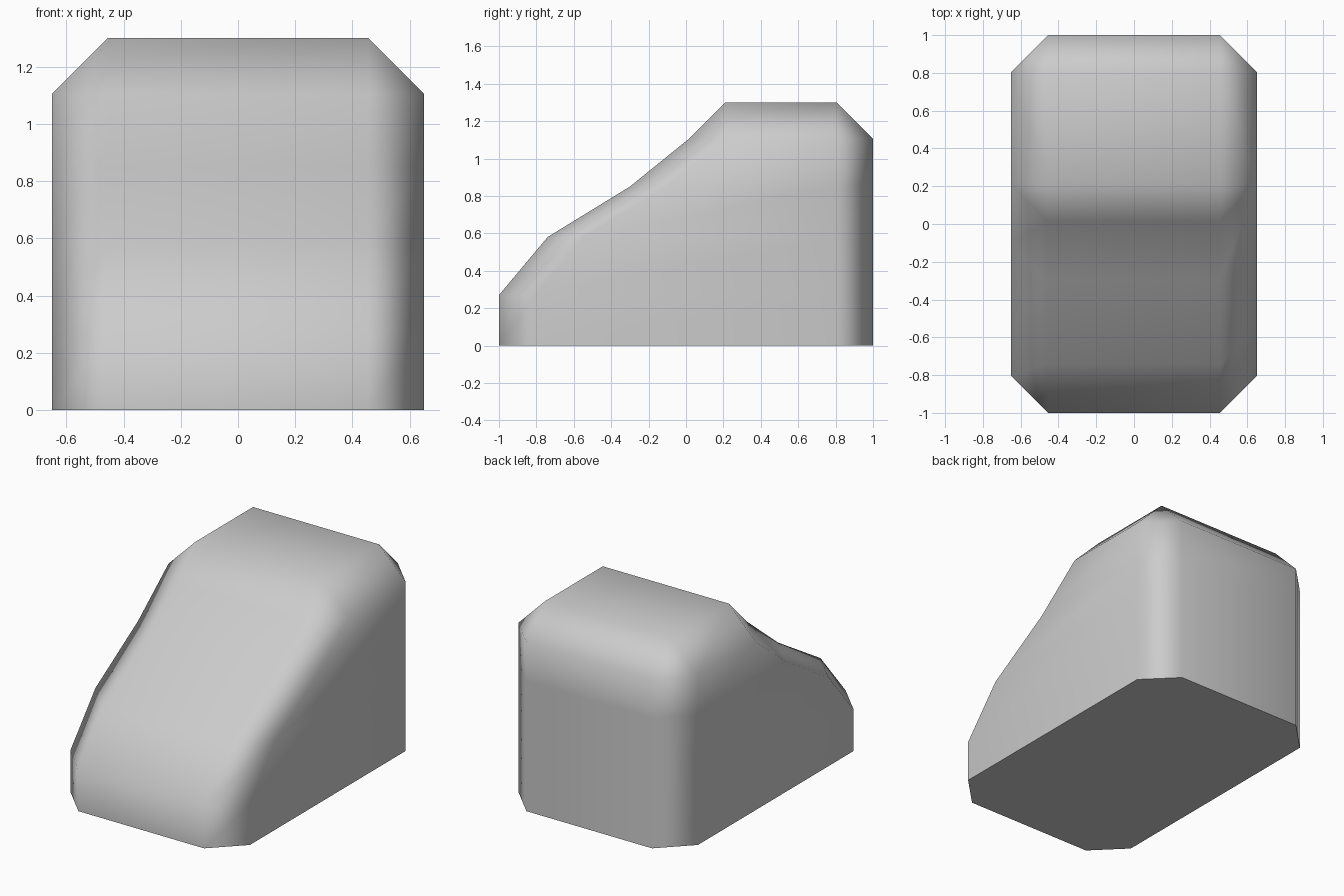
import bpy, bmesh, math

if "Cube" in bpy.data.objects:
    bpy.data.objects.remove(bpy.data.objects["Cube"])

W, C = 0.65, 0.195          # half width and chamfer size
IN = W - C
# (height, front y) of each octagonal level: nose, bonnet, windscreen, roof edge
levels = [(0, -1), (0.27, -1), (0.58, -0.74), (0.85, -0.30), (1.105, 0.015)]

bm = bmesh.new()


def octagon(z, f):
    pts = [(-IN, f), (IN, f), (W, f + C), (W, 1 - C),
           (IN, 1), (-IN, 1), (-W, 1 - C), (-W, f + C)]
    return [bm.verts.new((x, y, z)) for x, y in pts]


# Body: stacked octagons whose front steps back
rings = [octagon(z, f) for z, f in levels]
bm.faces.new(rings[0][::-1])
for a, b in zip(rings, rings[1:]):
    for i in range(8):
        j = (i + 1) % 8
        bm.faces.new((a[i], a[j], b[j], b[i]))

# Roof: flat rectangle, chamfer strips and corner triangles
f = levels[-1][1] + C
top = [bm.verts.new((x, y, 1.3)) for x, y in
       [(-IN, f), (IN, f), (IN, 1 - C), (-IN, 1 - C)]]
bm.faces.new(top)
r = rings[-1]
for k in range(4):
    n = (k + 1) % 4
    bm.faces.new((r[2 * k], r[2 * k + 1], top[n], top[k]))
    bm.faces.new((r[2 * k + 1], r[(2 * k + 2) % 8], top[n]))

# Merge coplanar wall strips into clean single faces
bmesh.ops.dissolve_limit(bm, angle_limit=0.002, verts=bm.verts, edges=bm.edges)
bmesh.ops.recalc_face_normals(bm, faces=bm.faces)

me = bpy.data.meshes.new("cab_body")
bm.to_mesh(me)
bm.free()
ob = bpy.data.objects.new("cab_body", me)
bpy.context.collection.objects.link(ob)
bpy.context.view_layer.objects.active = ob
ob.select_set(True)

# Smooth chamfers with flat main faces, sharp base edge
bpy.ops.object.shade_smooth_by_angle(angle=math.radians(65))
wn = ob.modifiers.new("weighted_normals", 'WEIGHTED_NORMAL')
wn.keep_sharp = True
